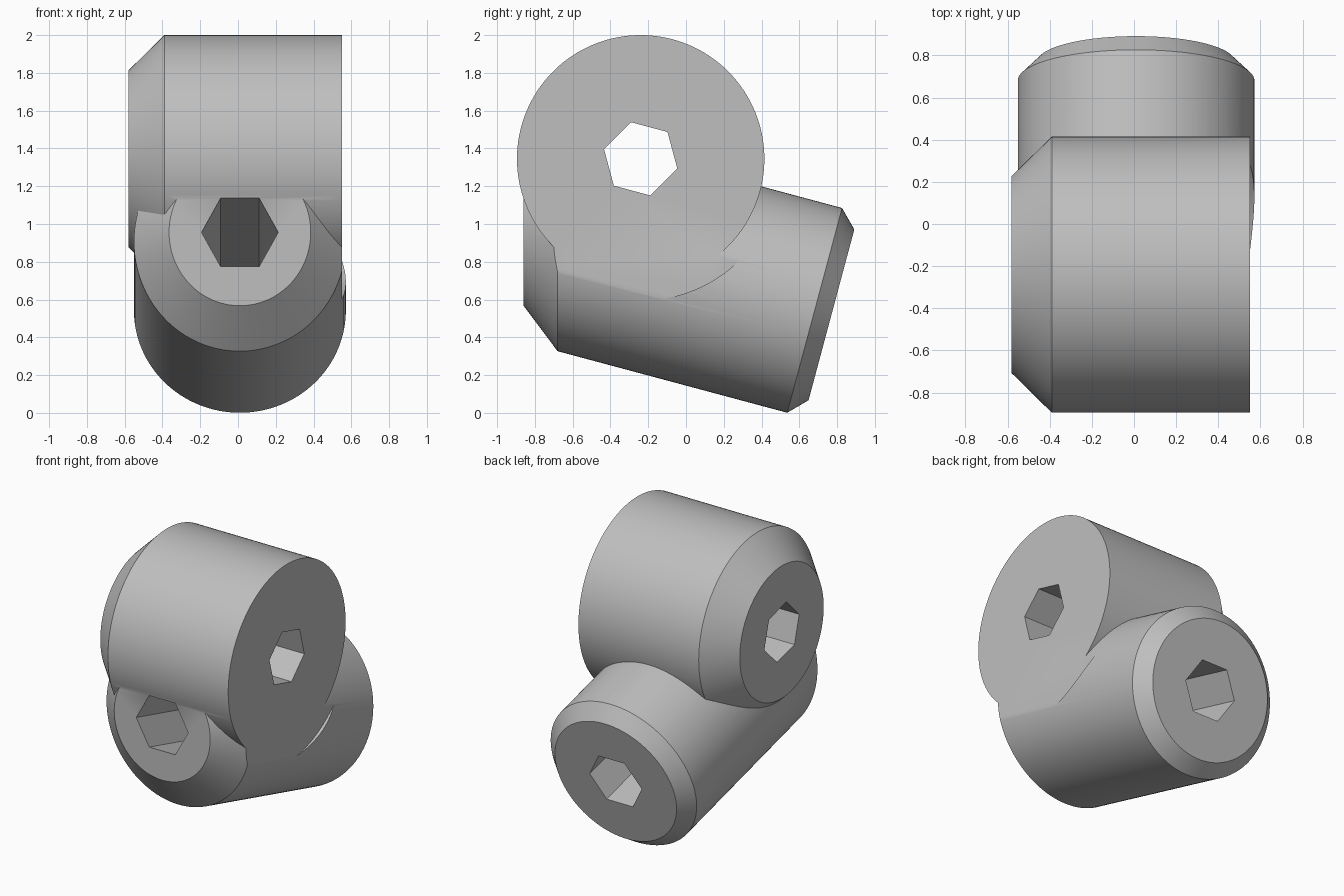
import bpy, bmesh, math
from mathutils import Vector

cube = bpy.data.objects.get("Cube")
if cube:
    bpy.data.objects.remove(cube, do_unlink=True)

SIDES = 128
TILT = math.radians(15)
AXIS = Vector((0, math.cos(TILT), -math.sin(TILT)))   # lower barrel, front to back
UP = Vector((0, math.sin(TILT), math.cos(TILT)))
SIDE = Vector((1, 0, 0))
HUB = Vector((0, -0.24, 1.345))                       # centre of the upper barrel
BACK = Vector((0.01, 0.77, 0.519))                    # centre of the lower back cap

gray = bpy.data.materials.new("light_gray")
gray.use_nodes = True
color = (0.52, 0.52, 0.52, 1)
gray.diffuse_color = color
gray.node_tree.nodes["Principled BSDF"].inputs["Base Color"].default_value = color


def loft(name, rings):
    """Closed solid through successive rings of equal point count."""
    bm = bmesh.new()
    loops = [[bm.verts.new(p) for p in ring] for ring in rings]
    n = len(loops[0])
    for a, b in zip(loops, loops[1:]):
        for i in range(n):
            j = (i + 1) % n
            bm.faces.new((a[i], a[j], b[j], b[i]))
    bm.faces.new(loops[0])
    bm.faces.new(loops[-1])
    bmesh.ops.recalc_face_normals(bm, faces=bm.faces)
    mesh = bpy.data.meshes.new(name)
    bm.to_mesh(mesh)
    bm.free()
    mesh.materials.append(gray)
    obj = bpy.data.objects.new(name, mesh)
    bpy.context.collection.objects.link(obj)
    return obj


def ring(center, u, v, r, n=SIDES, start=0.0):
    angles = [start + math.tau * i / n for i in range(n)]
    return [center + u * (r * math.cos(t)) + v * (r * math.sin(t)) for t in angles]


def hub_ring(x, r, n=SIDES, start=0.0):
    return ring(HUB + SIDE * x, Vector((0, 1, 0)), Vector((0, 0, 1)), r, n, start)


def barrel_ring(depth, r, n=SIDES):
    return ring(BACK + AXIS * depth, SIDE, UP, r, n)


def front_ring(y, r):
    """Barrel section slid along the axis onto an upright plane."""
    return [p + AXIS * ((y - p.y) / AXIS.y) for p in barrel_ring(0, r)]


def combine(target, other, operation):
    mod = target.modifiers.new(operation.lower(), 'BOOLEAN')
    mod.operation = operation
    mod.solver = 'EXACT'
    mod.object = other
    bpy.context.view_layer.objects.active = target
    bpy.ops.object.modifier_apply(modifier=mod.name)
    bpy.data.objects.remove(other, do_unlink=True)


# Upper cross barrel, chamfered on its right end
body = loft("connector_body", [hub_ring(-0.58, 0.468), hub_ring(-0.39, 0.655),
                               hub_ring(0.6, 0.655)])

# Lower tilted barrel, upright chamfered front and square chamfered back
lower = loft("lower_barrel", [front_ring(-0.86, 0.375), front_ring(-0.68, 0.561),
                              barrel_ring(-0.092, 0.561), barrel_ring(0, 0.468)])
combine(body, lower, 'UNION')

# Flat left face trimmed in a round clearance area
combine(body, loft("face_cutter", [hub_ring(0.55, 0.75), hub_ring(0.8, 0.75)]), 'DIFFERENCE')

# Hexagonal sockets running through both barrels
turn = math.radians(105)
combine(body, loft("upper_hex_cutter", [hub_ring(x, 0.201, 6, turn) for x in (-1, 1)]),
        'DIFFERENCE')
combine(body, loft("lower_hex_cutter", [barrel_ring(d, 0.203, 6) for d in (-2.2, 0.4)]),
        'DIFFERENCE')

# Smooth round walls, crisp edges
bpy.ops.object.select_all(action='DESELECT')
body.select_set(True)
bpy.context.view_layer.objects.active = body
bpy.ops.object.shade_smooth_by_angle(angle=math.radians(20))
